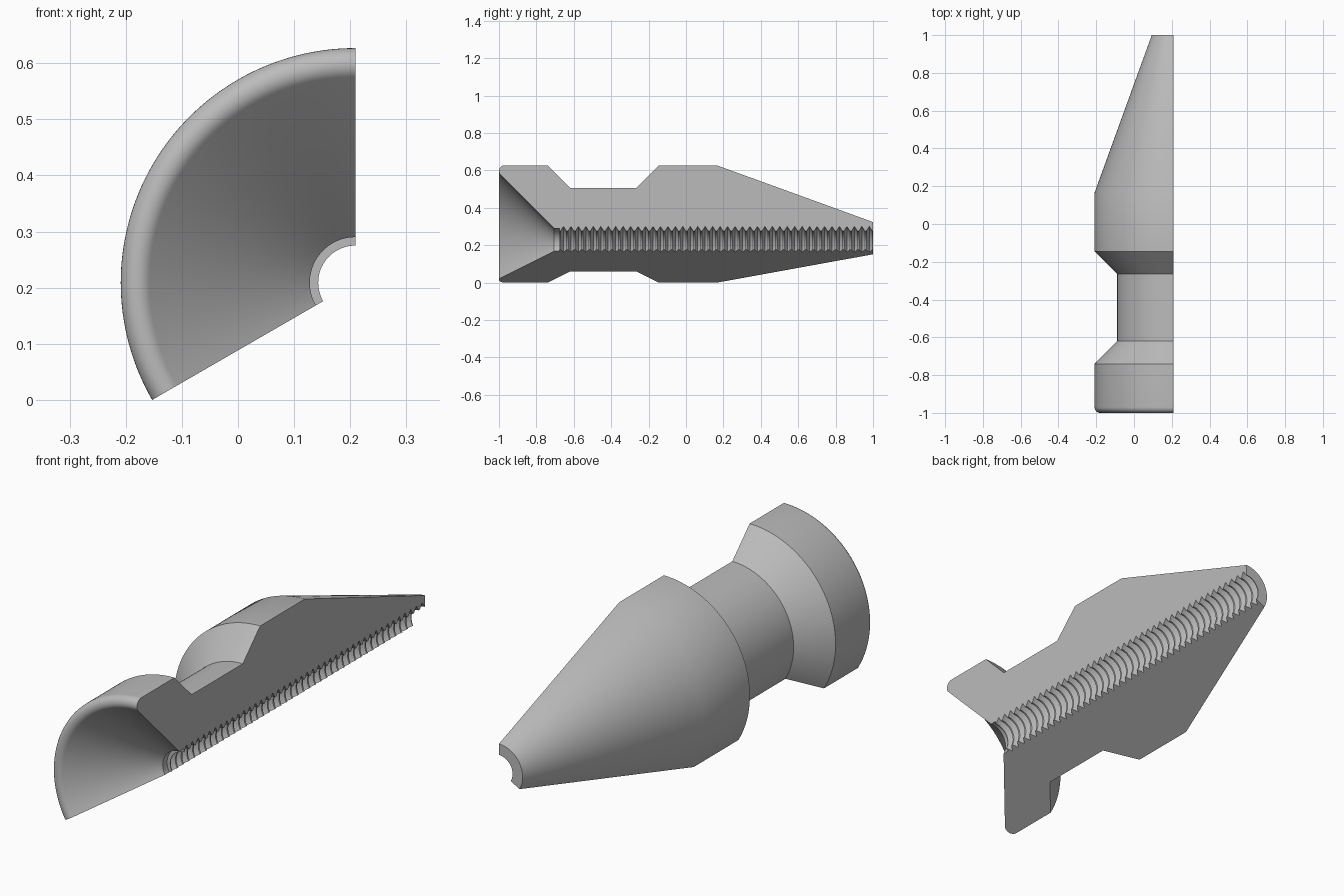
import bpy, bmesh
from math import sin, cos, radians

cube = bpy.data.objects.get("Cube")
if cube:
    bpy.data.objects.remove(cube)

R = 0.418            # largest radius
AXIS = R / 2         # x and z of the turning axis
START, SWEEP, STEPS = 90, 120, 64

# Outer contour as (y, radius), from the tip to the flared end
profile = [(1, 0.115), (0.165, R), (-0.145, R), (-0.265, 0.298),
           (-0.62, 0.298), (-0.74, R)]

# Rounded rim
FILLET = 0.03
for i in range(13):
    a = radians(90 + 135 * i / 12)
    profile.append((-1 + FILLET * (1 + cos(a)), R - FILLET * (1 - sin(a))))

# Funnel, plain bore and threaded bore
BORE, CREST, ROOT, THREAD_START, TEETH = 0.081, 0.066, 0.091, -0.675, 42
rim_y, rim_r = profile[-1]
profile += [(rim_y + rim_r - BORE, BORE), (THREAD_START, BORE), (THREAD_START, CREST)]
pitch = (1 - THREAD_START) / TEETH
for i in range(TEETH):
    y = THREAD_START + i * pitch
    profile += [(y + 0.1 * pitch, CREST), (y + 0.5 * pitch, ROOT), (y + 0.9 * pitch, CREST)]
profile.append((1, CREST))

# Sweep the profile around the axis and close both cut faces
bm = bmesh.new()
rings = []
for s in range(STEPS + 1):
    a = radians(START + SWEEP * s / STEPS)
    rings.append([bm.verts.new((AXIS + r * cos(a), y, AXIS + r * sin(a))) for y, r in profile])
n = len(profile)
for a, b in zip(rings, rings[1:]):
    for i in range(n):
        j = (i + 1) % n
        bm.faces.new((a[i], a[j], b[j], b[i]))
caps = [bm.faces.new(rings[0]), bm.faces.new(rings[-1])]
bmesh.ops.recalc_face_normals(bm, faces=bm.faces)
bmesh.ops.triangulate(bm, faces=caps)

mesh = bpy.data.meshes.new("threaded_cone_segment")
bm.to_mesh(mesh)
bm.free()
segment = bpy.data.objects.new("threaded_cone_segment", mesh)
bpy.context.collection.objects.link(segment)

# Plain grey
grey = bpy.data.materials.new("light_grey")
grey.use_nodes = True
colour = (0.5, 0.5, 0.5, 1)
grey.diffuse_color = colour
grey.node_tree.nodes["Principled BSDF"].inputs["Base Color"].default_value = colour
mesh.materials.append(grey)

bpy.ops.object.select_all(action='DESELECT')
segment.select_set(True)
bpy.context.view_layer.objects.active = segment
bpy.ops.object.shade_smooth_by_angle(angle=radians(25))
